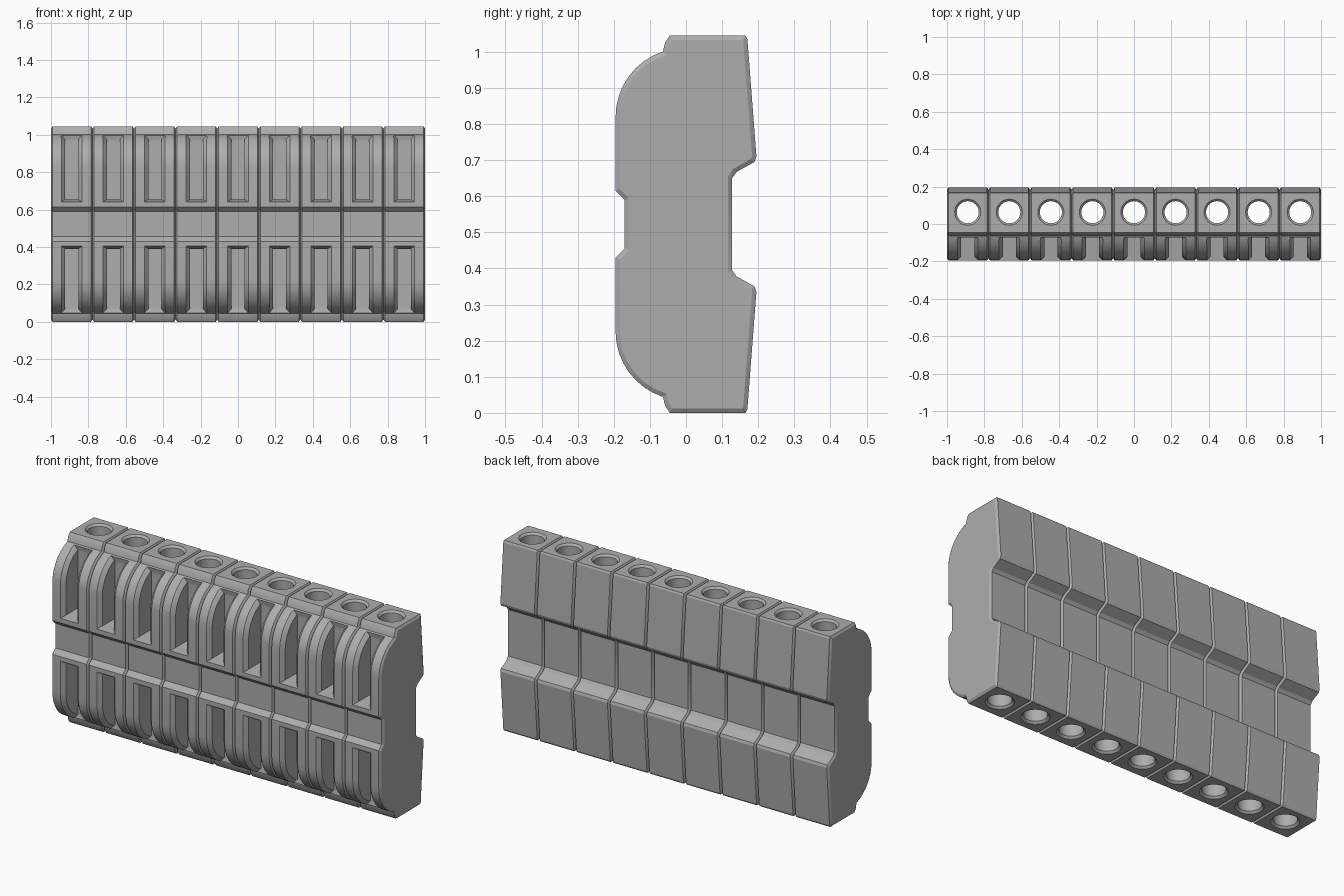
import bpy, bmesh
from math import sin, cos, radians, pi

cube = bpy.data.objects.get("Cube")
if cube:
    bpy.data.objects.remove(cube)

COUNT, HEIGHT = 9, 1.045
PITCH = 2 / COUNT
CHAMFER_X, INSET = 0.008, 0.012
ARC_Y, ARC_Z, ARC_R = -0.005, 0.82, 0.19     # rounded front shoulder

grey = bpy.data.materials.new("grey plastic")
grey.use_nodes = True
grey.diffuse_color = (0.42, 0.42, 0.42, 1)
grey.node_tree.nodes["Principled BSDF"].inputs["Base Color"].default_value = grey.diffuse_color


def arc(radius, degrees):
    a = radians(degrees)
    return ARC_Y + radius * cos(a), ARC_Z + radius * sin(a)


def make_object(name, bm):
    bmesh.ops.recalc_face_normals(bm, faces=bm.faces)
    mesh = bpy.data.meshes.new(name)
    bm.to_mesh(mesh)
    bm.free()
    mesh.materials.append(grey)
    obj = bpy.data.objects.new(name, mesh)
    bpy.context.collection.objects.link(obj)
    return obj


def loft(bm, loops):
    """Skin a list of closed loops and cap both ends."""
    rings = [[bm.verts.new(p) for p in loop] for loop in loops]
    n = len(rings[0])
    for a, b in zip(rings, rings[1:]):
        for i in range(n):
            j = (i + 1) % n
            bm.faces.new((a[i], a[j], b[j], b[i]))
    return [bm.faces.new(rings[0][::-1]), bm.faces.new(rings[-1])]


# Body side profile: upper half, then mirrored to the lower half
upper = [(-0.17, 0.59), (-0.195, 0.615)]
upper += [arc(ARC_R, 180 - 9 * i) for i in range(9)]
upper += [(-0.058, 1.025), (-0.045, HEIGHT), (0.165, HEIGHT), (0.17, 1.035),
          (0.195, 0.71), (0.19, 0.695), (0.14, 0.667), (0.128, 0.65)]
profile = upper + [(y, HEIGHT - z) for y, z in reversed(upper)]

# Body prism with chamfered side faces
bm = bmesh.new()
half = PITCH / 2
side = half - CHAMFER_X
caps = loft(bm, [[(x, y, z) for y, z in profile] for x in (-side, side)])
bmesh.ops.recalc_face_normals(bm, faces=bm.faces)
bmesh.ops.inset_individual(bm, faces=caps, thickness=INSET, use_even_offset=True)
for cap in caps:
    for v in cap.verts:
        v.co.x = half if v.co.x > 0 else -half
body = make_object("terminal_modules", bm)

# Cutter for the front slots and the vertical wire hole
SLOT, FLOOR, RIM = 0.035, -0.068, 0.02


def slot_section(outer, mid):
    wide = SLOT + 2 * RIM
    (yo, zo), (ym, zm) = outer, mid
    return [(-wide, yo, zo), (wide, yo, zo), (SLOT, ym, zm),
            (SLOT, FLOOR, zm), (-SLOT, FLOOR, zm), (-SLOT, ym, zm)]


r_out, r_mid = ARC_R + RIM, ARC_R - RIM
sections = [slot_section((ARC_Y - r_out, 0.625), (ARC_Y - r_mid, 0.655))]
sections += [slot_section(arc(r_out, 180 - 9 * i), arc(r_mid, 180 - 9 * i)) for i in range(7)]
sections.append(slot_section(arc(r_out, 109), arc(r_mid, 113.6)))

bm = bmesh.new()
loft(bm, sections)
loft(bm, [[(x, y, HEIGHT - z) for x, y, z in s] for s in sections])

HOLE_Y, HOLE_R, BEVEL = 0.063, 0.059, 0.011
rings = [(HOLE_R + 2 * BEVEL, -BEVEL), (HOLE_R, BEVEL),
         (HOLE_R, HEIGHT - BEVEL), (HOLE_R + 2 * BEVEL, HEIGHT + BEVEL)]
loft(bm, [[(r * cos(2 * pi * i / 32), HOLE_Y + r * sin(2 * pi * i / 32), z)
           for i in range(32)] for r, z in rings])
cutter = make_object("slot_and_hole_cutter", bm)
cutter.hide_render = True

# Cut one module, smooth it, and repeat it along the strip
bpy.ops.object.select_all(action='DESELECT')
bpy.context.view_layer.objects.active = body
body.select_set(True)
cut = body.modifiers.new("cut", 'BOOLEAN')
cut.operation, cut.solver, cut.object = 'DIFFERENCE', 'EXACT', cutter
bpy.ops.object.modifier_apply(modifier=cut.name)
bpy.data.objects.remove(cutter)

bpy.ops.object.shade_smooth_by_angle(angle=radians(20))
array = body.modifiers.new("row", 'ARRAY')
array.count = COUNT
array.use_relative_offset = False
array.use_constant_offset = True
array.constant_offset_displace = (PITCH, 0, 0)
body.location.x = -1 + half
